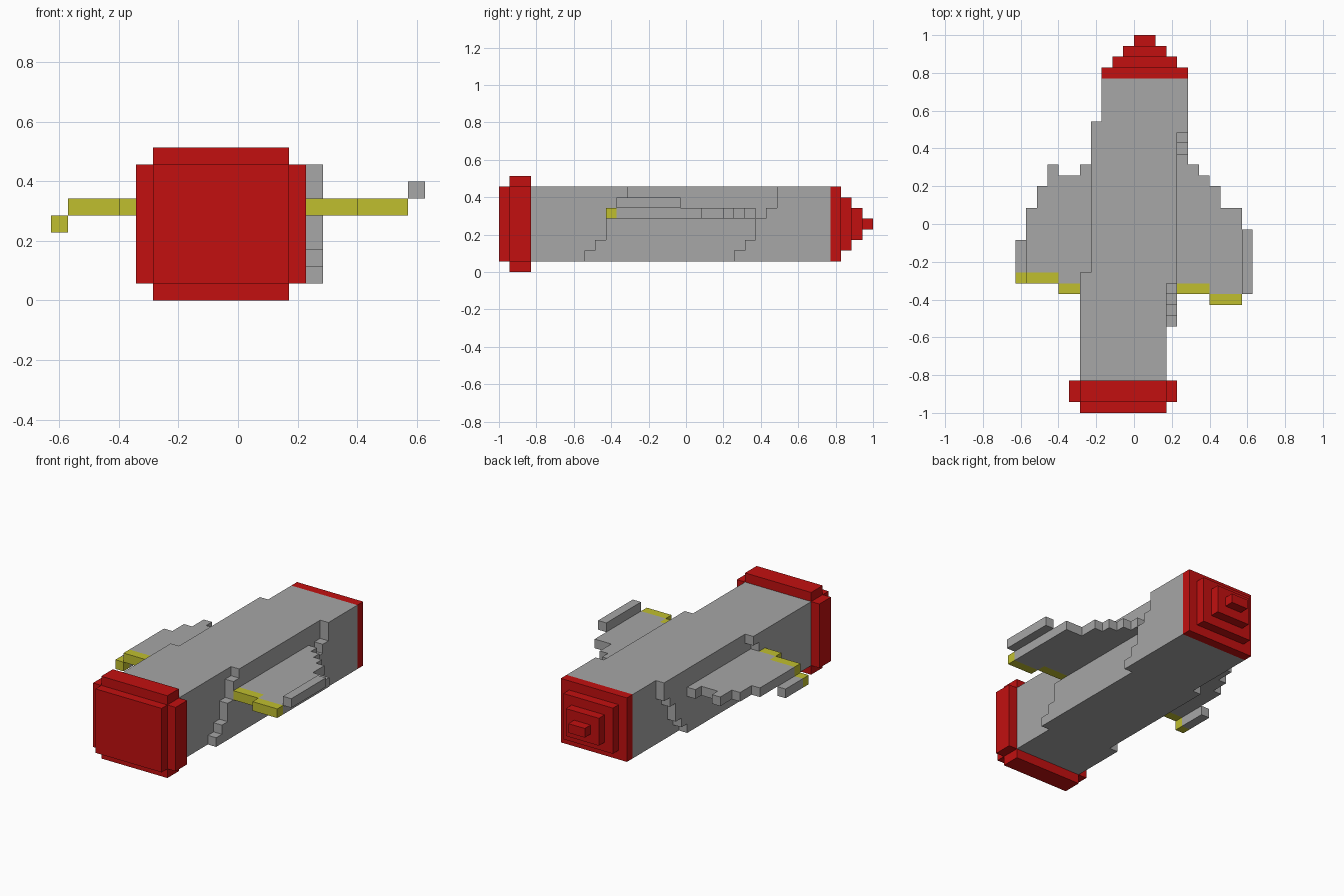
import bpy
import bmesh
from mathutils import Vector

cube = bpy.data.objects.get("Cube")
if cube:
    bpy.data.objects.remove(cube, do_unlink=True)

U = 2 / 35                        # edge length of one block
ORIGIN = Vector((-11, -17.5, 0))  # grid corner, in blocks


def material(name, rgb):
    m = bpy.data.materials.new(name)
    m.use_nodes = True
    m.diffuse_color = (*rgb, 1)
    bsdf = next(n for n in m.node_tree.nodes if n.type == 'BSDF_PRINCIPLED')
    bsdf.inputs["Base Color"].default_value = (*rgb, 1)
    return m


RED = material("red", (0.54, 0.005, 0.005))
GREY = material("grey", (0.385, 0.385, 0.385))
YELLOW = material("yellow", (0.53, 0.52, 0.028))

parts = []        # (name, material, cells)
occupied = set()  # every filled block


def box(x, y, z):
    """Blocks inside half-open index ranges."""
    return {(i, j, k) for i in range(*x) for j in range(*y) for k in range(*z)}


def add_part(name, mat, *boxes):
    cells = set().union(*boxes) - occupied
    occupied.update(cells)
    parts.append((name, mat, cells))


def build(name, mat, cells):
    """Skin the exposed block sides and merge the flat areas."""
    bm = bmesh.new()
    verts = {}
    for cell in sorted(cells):
        for axis in range(3):
            for side in (0, 1):
                near = list(cell)
                near[axis] += 2 * side - 1
                if tuple(near) in occupied:
                    continue
                b, c = (axis + 1) % 3, (axis + 2) % 3
                corners = []
                for db, dc in ((0, 0), (1, 0), (1, 1), (0, 1)):
                    p = list(cell)
                    p[axis] += side
                    p[b] += db
                    p[c] += dc
                    p = tuple(p)
                    if p not in verts:
                        verts[p] = bm.verts.new((Vector(p) + ORIGIN) * U)
                    corners.append(verts[p])
                bm.faces.new(corners if side else corners[::-1])
    bmesh.ops.dissolve_limit(bm, angle_limit=0.01, verts=bm.verts[:], edges=bm.edges[:])
    mesh = bpy.data.meshes.new(name)
    bm.to_mesh(mesh)
    bm.free()
    mesh.materials.append(mat)
    bpy.context.collection.objects.link(bpy.data.objects.new(name, mesh))


# Engine nozzle: end plate and a cross-shaped collar
add_part("engine_plate", RED, box((6, 14), (0, 1), (1, 8)))
add_part("engine_collar", RED, box((6, 14), (1, 3), (0, 9)), box((5, 15), (1, 3), (1, 8)))

# Fuselage: each layer sidesteps twice along its length, later in higher layers
first_step = (8, 9, 10, 10, 11, 11, 12)
second_step = (22, 23, 24, 24, 25, 26, 26)
rows = []
for k, (s1, s2) in enumerate(zip(first_step, second_step), start=1):
    for j in range(3, 31):
        left = 6 + (j > s1) + (j > s2)
        right = 14 + (j >= s1) + (j >= s2)
        rows.append(box((left, right), (j, j + 1), (k, k + 1)))
add_part("fuselage", GREY, *rows)

# Stepped nose
for n, (x, z) in enumerate((((8, 16), (1, 8)), ((9, 15), (2, 7)),
                            ((10, 14), (3, 6)), ((11, 13), (4, 5)))):
    add_part(f"nose_step_{n + 1}", RED, box(x, (31 + n, 32 + n), z))

# Wings: (first column, end column, back, front), yellow on the trailing row
wings = {
    "left": ((15, 16, 11, 24), (16, 17, 11, 23), (17, 18, 11, 22),
             (18, 19, 10, 21), (19, 21, 10, 19)),
    "right": ((4, 6, 11, 22), (3, 4, 12, 23), (2, 3, 12, 21), (1, 2, 12, 19)),
}
for side, strips in wings.items():
    add_part(f"{side}_wing_trailing_edge", YELLOW,
             *(box((a, b), (y0, y0 + 1), (5, 6)) for a, b, y0, y1 in strips))
    add_part(f"{side}_wing", GREY,
             *(box((a, b), (y0 + 1, y1), (5, 6)) for a, b, y0, y1 in strips))
add_part("right_wing_root", GREY, box((6, 7), (11, 23), (5, 6)))

# Wing tips, one raised and one lowered
add_part("left_wing_tip", GREY, box((21, 22), (11, 17), (6, 7)))
add_part("right_wing_tip", GREY, box((0, 1), (13, 16), (4, 5)))
add_part("right_wing_tip_edge", YELLOW, box((0, 1), (12, 13), (4, 5)))

for part in parts:
    build(*part)
